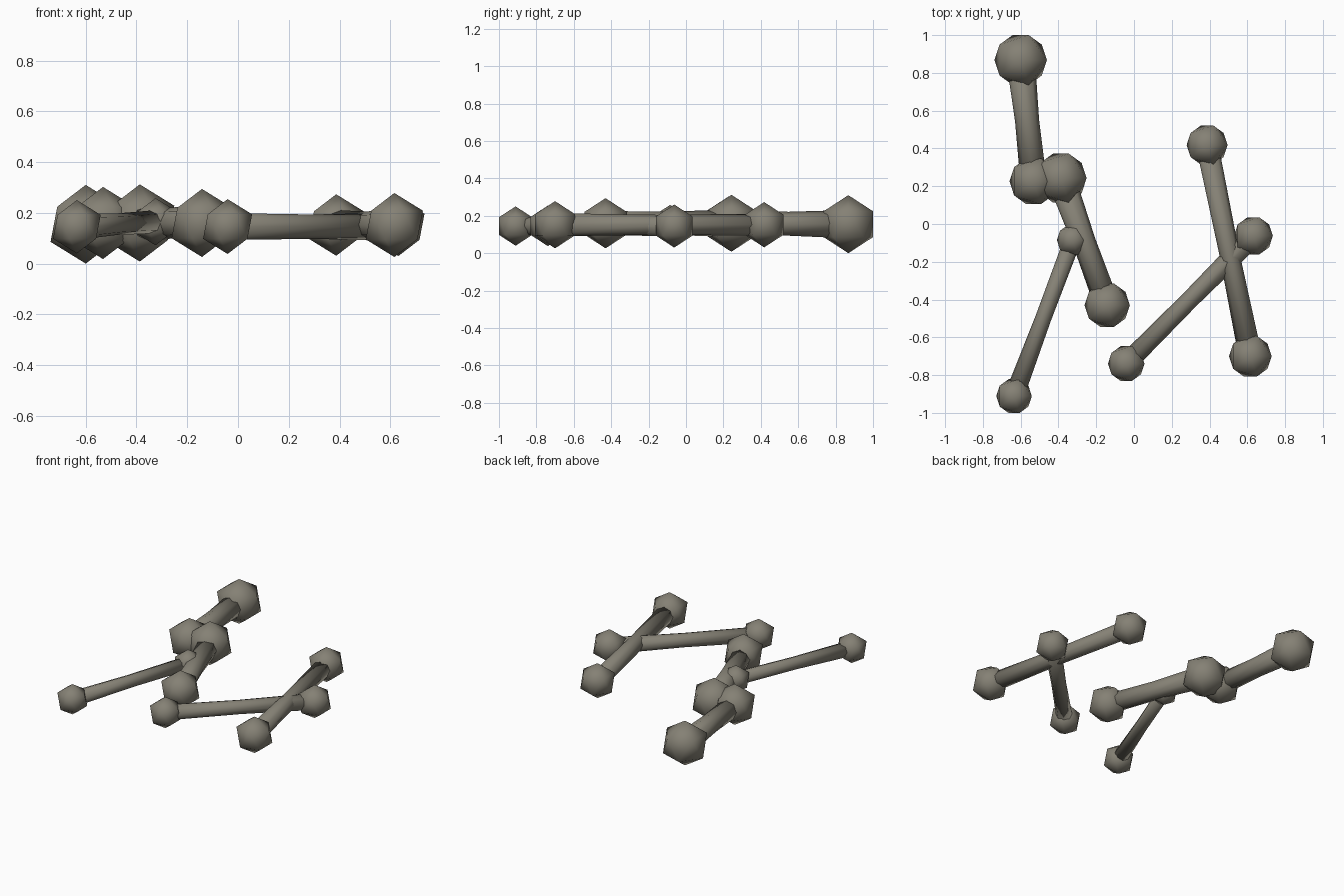
import bpy
import bmesh
from mathutils import Vector

if "Cube" in bpy.data.objects:
    bpy.data.objects.remove(bpy.data.objects["Cube"], do_unlink=True)

bone_mat = bpy.data.materials.new("weathered_bone")
bone_mat.use_nodes = True
colour = (0.235, 0.22, 0.178, 1)
bone_mat.diffuse_color = colour
bone_mat.node_tree.nodes["Principled BSDF"].inputs["Base Color"].default_value = colour


def finish(bm, name):
    mesh = bpy.data.meshes.new(name)
    for face in bm.faces:
        face.smooth = True
    bm.to_mesh(mesh)
    bm.free()
    mesh.materials.append(bone_mat)
    obj = bpy.data.objects.new(name, mesh)
    bpy.context.collection.objects.link(obj)
    return obj


def knob(name, centre, radius):
    """Faceted ball joint at the end of a bone."""
    bm = bmesh.new()
    bmesh.ops.create_icosphere(bm, subdivisions=1, radius=radius)
    finish(bm, name).location = centre


def shaft(name, start, end, r_start, r_end, sides=8):
    """Eight-sided shaft with a slightly narrowed waist."""
    axis = end - start
    waist = 0.43 * (r_start + r_end) / 2
    bm = bmesh.new()
    bmesh.ops.create_cone(bm, cap_ends=True, segments=sides, depth=axis.length,
                          radius1=0.49 * r_start, radius2=0.49 * r_end)
    long_edges = [e for e in bm.edges if abs(e.verts[0].co.z - e.verts[1].co.z) > 0.01]
    bmesh.ops.subdivide_edges(bm, edges=long_edges, cuts=1)
    for v in bm.verts:
        if abs(v.co.z) < 0.01:
            v.co.xy = v.co.xy.normalized() * waist
    obj = finish(bm, name)
    obj.location = (start + end) / 2
    obj.rotation_euler = axis.to_track_quat('Z', 'Y').to_euler()


# Each bone: name, then centre and knob radius for its two ends
bones = [
    ("back_bone", (-0.60, 0.868, 0.155), 0.155, (-0.532, 0.226, 0.16), 0.142),
    ("middle_bone", (-0.387, 0.243, 0.16), 0.152, (-0.142, -0.43, 0.16), 0.134),
    ("front_right_bone", (-0.325, -0.085, 0.165), 0.093, (-0.635, -0.911, 0.145), 0.105),
    ("left_bone", (0.387, 0.418, 0.152), 0.121, (0.616, -0.70, 0.152), 0.126),
    ("crossing_bone", (0.632, -0.063, 0.145), 0.115, (-0.041, -0.739, 0.146), 0.108),
]

for name, start, r_start, end, r_end in bones:
    knob(name + "_rear_knob", start, r_start)
    knob(name + "_front_knob", end, r_end)
    shaft(name + "_shaft", Vector(start), Vector(end), r_start, r_end)
